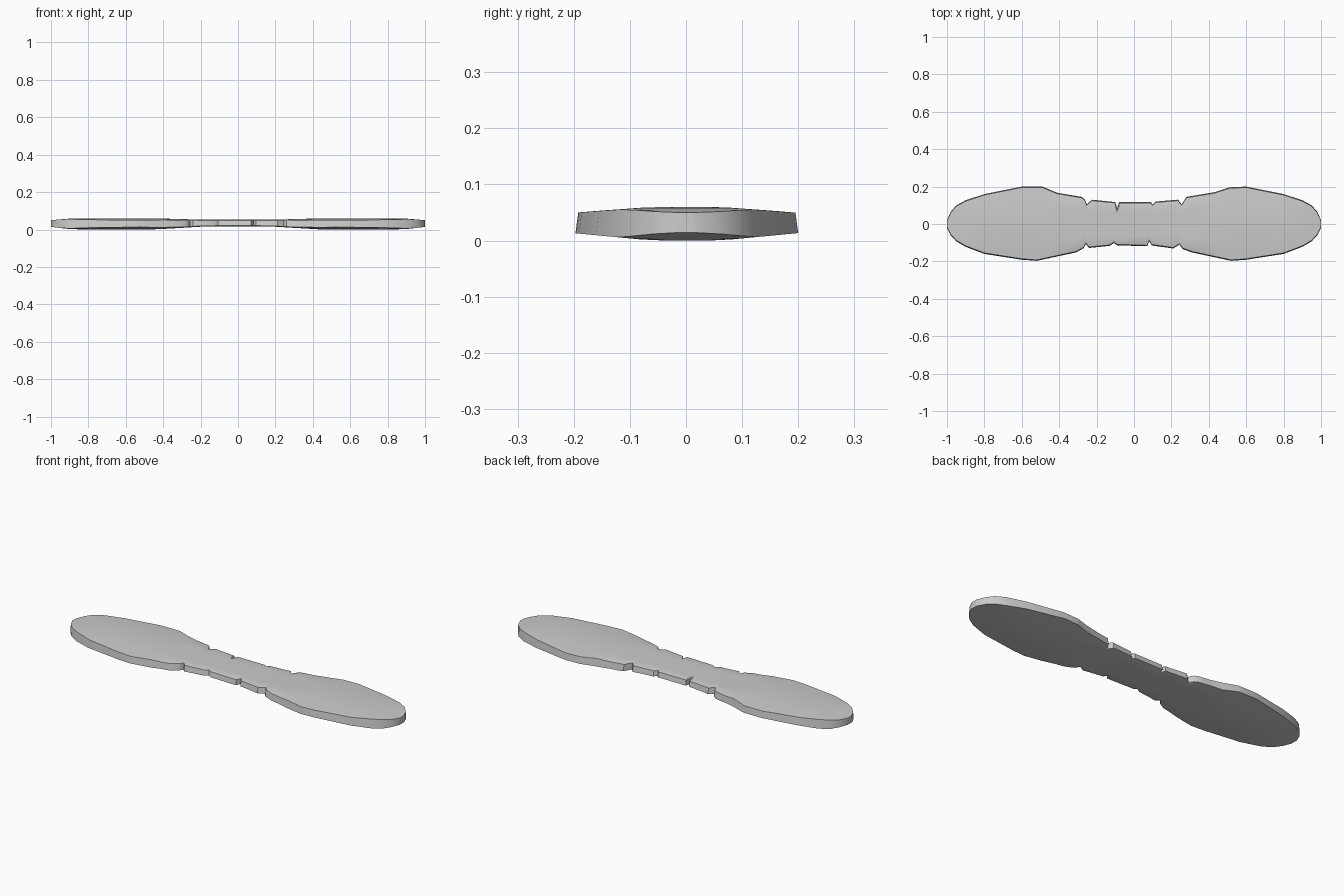
import bpy, bmesh

if "Cube" in bpy.data.objects:
    bpy.data.objects.remove(bpy.data.objects["Cube"])

# Plan outline as (x, y): rear and front edges with the small worn notches
REAR = [(-1, .02), (-.98, .065), (-.95, .1), (-.9, .127), (-.8, .16), (-.6, .2), (-.49, .2),
        (-.41, .167), (-.28, .145), (-.263, .132), (-.252, .105), (-.225, .13), (-.1, .117),
        (-.09, .085), (-.08, .117), (.09, .117), (.1, .104), (.115, .12), (.235, .13),
        (.255, .105), (.28, .145), (.43, .17), (.51, .196), (.6, .2), (.8, .16), (.9, .127),
        (.95, .1), (.98, .065), (1, .02)]
FRONT = [(-1, -.02), (-.98, -.06), (-.95, -.093), (-.9, -.122), (-.8, -.16), (-.6, -.191),
         (-.52, -.197), (-.31, -.152), (-.27, -.13), (-.257, -.107), (-.24, -.128), (-.13, -.117),
         (-.108, -.102), (-.09, -.114), (.07, -.119), (.082, -.092), (.095, -.115), (.21, -.131),
         (.243, -.11), (.26, -.134), (.31, -.152), (.52, -.197), (.6, -.191), (.8, -.16),
         (.9, -.122), (.95, -.093), (.98, -.06), (1, -.02)]
# Crown and underside heights by distance from the middle
TOP = [(0, .053), (.2, .053), (.45, .06), (.88, .06), (1, .05)]
BASE = [(0, .018), (.2, .015), (.45, 0), (.88, 0), (1, .014)]


def sample(table, x):
    for (a, b), (c, d) in zip(table, table[1:]):
        if x <= c:
            return b + (d - b) * (x - a) / (c - a)
    return table[-1][1]


# Two-lobed plate: lofted closed cross-sections
bm = bmesh.new()
rings = []
cols = [-1, -.8, -.5, -.2, .2, .5, .8, 1]
for x in sorted({p[0] for p in REAR + FRONT} | {-.2, .2, .35, -.35, .7, -.7}):
    lo, hi = sample(FRONT, x), sample(REAR, x)
    top, base = [], []
    for c in cols:
        y = (lo + hi) / 2 + c * (hi - lo) / 2
        fall = max(0, abs(y) - .06) / .137
        t = min(sample(TOP, abs(x)), .06 - .01 * fall)
        b = max(sample(BASE, abs(x)), .013 * fall)
        if abs(c) == 1:
            if abs(x) < .4:
                t, b = t - .004, b + .004
            top.append((x, y - c * .005, t))
        else:
            top.append((x, y, t))
        base.append((x, y, b))
    rings.append([bm.verts.new(p) for p in top + base[::-1]])
for r, s in zip(rings, rings[1:]):
    n = len(r)
    for i in range(n):
        j = (i + 1) % n
        bm.faces.new((r[i], r[j], s[j], s[i]))
bm.faces.new(rings[0])
bm.faces.new(rings[-1][::-1])
bmesh.ops.recalc_face_normals(bm, faces=bm.faces[:])
mesh = bpy.data.meshes.new("two_lobed_plate")
bm.to_mesh(mesh)
bm.free()
plate = bpy.data.objects.new("two_lobed_plate", mesh)
bpy.context.collection.objects.link(plate)
bpy.context.view_layer.objects.active = plate
plate.select_set(True)
bpy.ops.object.shade_smooth_by_angle(angle=.6)
